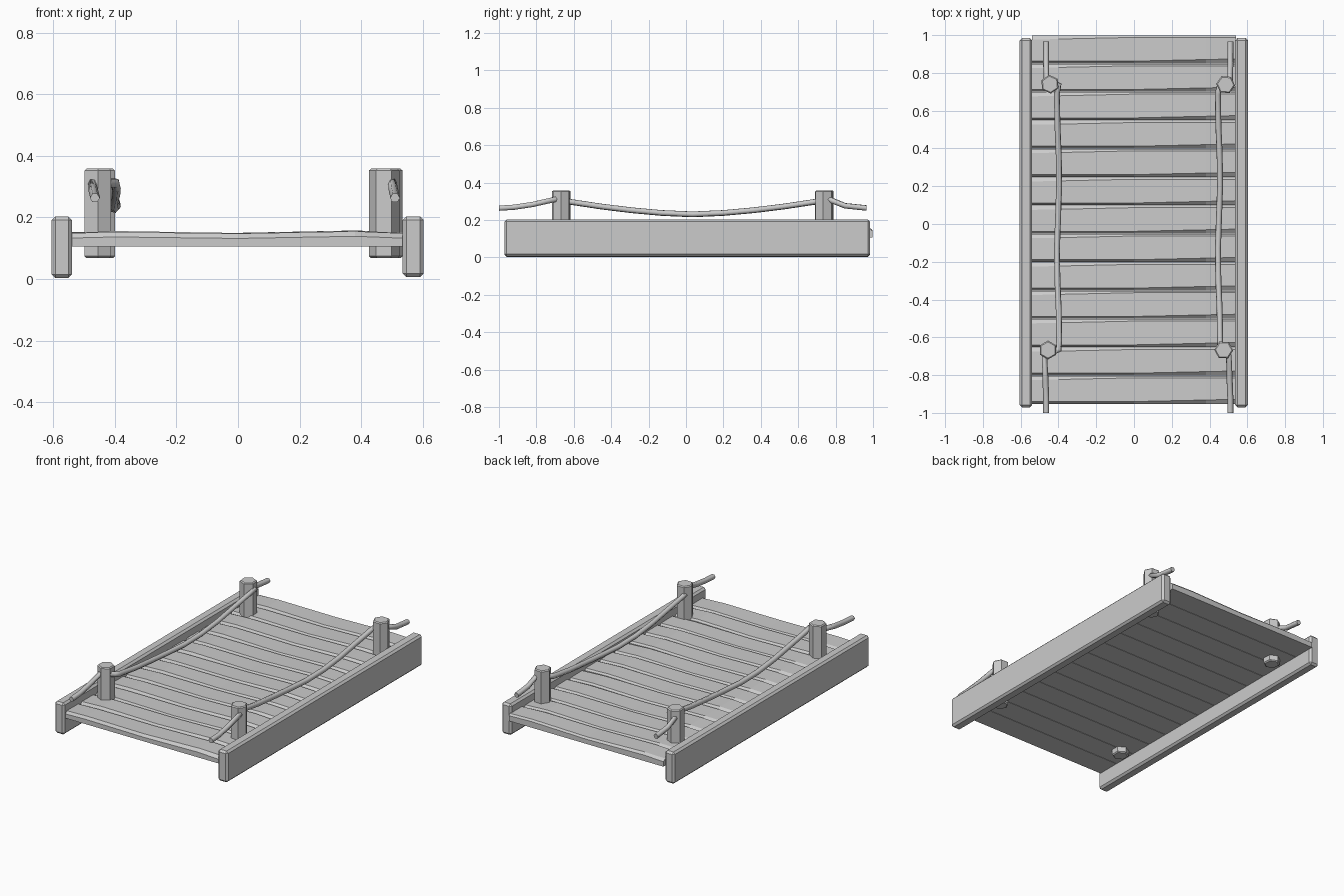
import bpy, bmesh, math, random
from mathutils import Matrix

if "Cube" in bpy.data.objects:
    bpy.data.objects.remove(bpy.data.objects["Cube"])

random.seed(4)


def finish(name, bm):
    bmesh.ops.recalc_face_normals(bm, faces=bm.faces)
    me = bpy.data.meshes.new(name)
    bm.to_mesh(me)
    bm.free()
    ob = bpy.data.objects.new(name, me)
    bpy.context.collection.objects.link(ob)
    return ob


def add_bevel(ob, width):
    m = ob.modifiers.new("edge_chamfer", 'BEVEL')
    m.width, m.segments = width, 1
    m.limit_method, m.angle_limit = 'ANGLE', math.radians(70)


# Side beams with chamfered edges
def beam(name, x, width, z0, z1):
    bm = bmesh.new()
    bmesh.ops.create_cube(bm, size=1, matrix=Matrix.Translation((x, 0.007, (z0 + z1) / 2))
                          @ Matrix.Diagonal((width, 1.955, z1 - z0, 1)))
    add_bevel(finish(name, bm), 0.012)


beam("left_beam", -0.572, 0.066, 0.003, 0.203)
beam("right_beam", 0.569, 0.068, 0.006, 0.203)


# Deck planks: chamfered section swept across x with slight warping
def plank(name, y0, y1):
    bm = bmesh.new()
    rings = []
    for x, lift in ((-0.54, 0.0), (-0.4, 0.004), (0.0, -0.002), (0.38, 0.006), (0.54, 0.0)):
        dz = lift + random.uniform(-0.002, 0.002)
        front = 0.012 + 0.022 * max(0, x)      # worn front edge widens to the right
        back = 0.01 + 0.022 * max(0, -x)       # worn back edge widens to the left
        pts = [(y0, 0.106), (y1, 0.106), (y1, 0.138 + dz), (y1 - back, 0.149 + dz),
               (y0 + front, 0.15 + dz), (y0, 0.134 + dz)]
        rings.append([bm.verts.new((x, y, z)) for y, z in pts])
    for a, b in zip(rings, rings[1:]):
        for i in range(6):
            j = (i + 1) % 6
            bm.faces.new((a[i], a[j], b[j], b[i]))
    bm.faces.new(rings[0])
    bm.faces.new(rings[-1])
    finish(name, bm)


for i in range(13):
    y = -0.952 + 0.1502 * i
    plank(f"plank_{i + 1}", y, min(y + 0.1475, 1.0))


# Hexagonal rope posts
def post(name, x, y, turn):
    bm = bmesh.new()
    bmesh.ops.create_cone(bm, cap_ends=True, segments=6, radius1=0.05, radius2=0.05, depth=0.29,
                          matrix=Matrix.Translation((x, y, 0.213)) @ Matrix.Rotation(turn, 4, 'Z'))
    add_bevel(finish(name, bm), 0.006)


R = math.radians
post("back_left_post", -0.445, 0.74, R(5))
post("back_right_post", 0.485, 0.738, R(25))
post("front_left_post", -0.455, -0.667, R(0))
post("front_right_post", 0.475, -0.667, R(28))


# Sagging hand ropes threaded through the posts
def rope(name, xo, xi):
    pts = [(xo, -1.0, 0.263), (xo, -0.92, 0.268), (xo - 0.004, -0.82, 0.283),
           (xo - 0.008, -0.7, 0.31), (xi + 0.004, -0.665, 0.312)]
    for k in range(9):
        y = -0.62 + 1.31 * k / 8
        t = (y - 0.035) / 0.655
        pts.append((xi + 0.006 * math.sin(5 * t), y, 0.23 + 0.067 * abs(t) ** 1.6))
    pts += [(xi + 0.004, 0.735, 0.312), (xo, 0.765, 0.31), (xo, 0.85, 0.276), (xo, 0.965, 0.264)]
    cu = bpy.data.curves.new(name, 'CURVE')
    cu.dimensions = '3D'
    cu.bevel_depth, cu.bevel_resolution, cu.use_fill_caps = 0.016, 1, True
    sp = cu.splines.new('POLY')
    sp.points.add(len(pts) - 1)
    for p, co in zip(sp.points, pts):
        p.co = (*co, 1)
    bpy.context.collection.objects.link(bpy.data.objects.new(name, cu))


rope("left_rope", -0.465, -0.402)
rope("right_rope", 0.51, 0.45)
